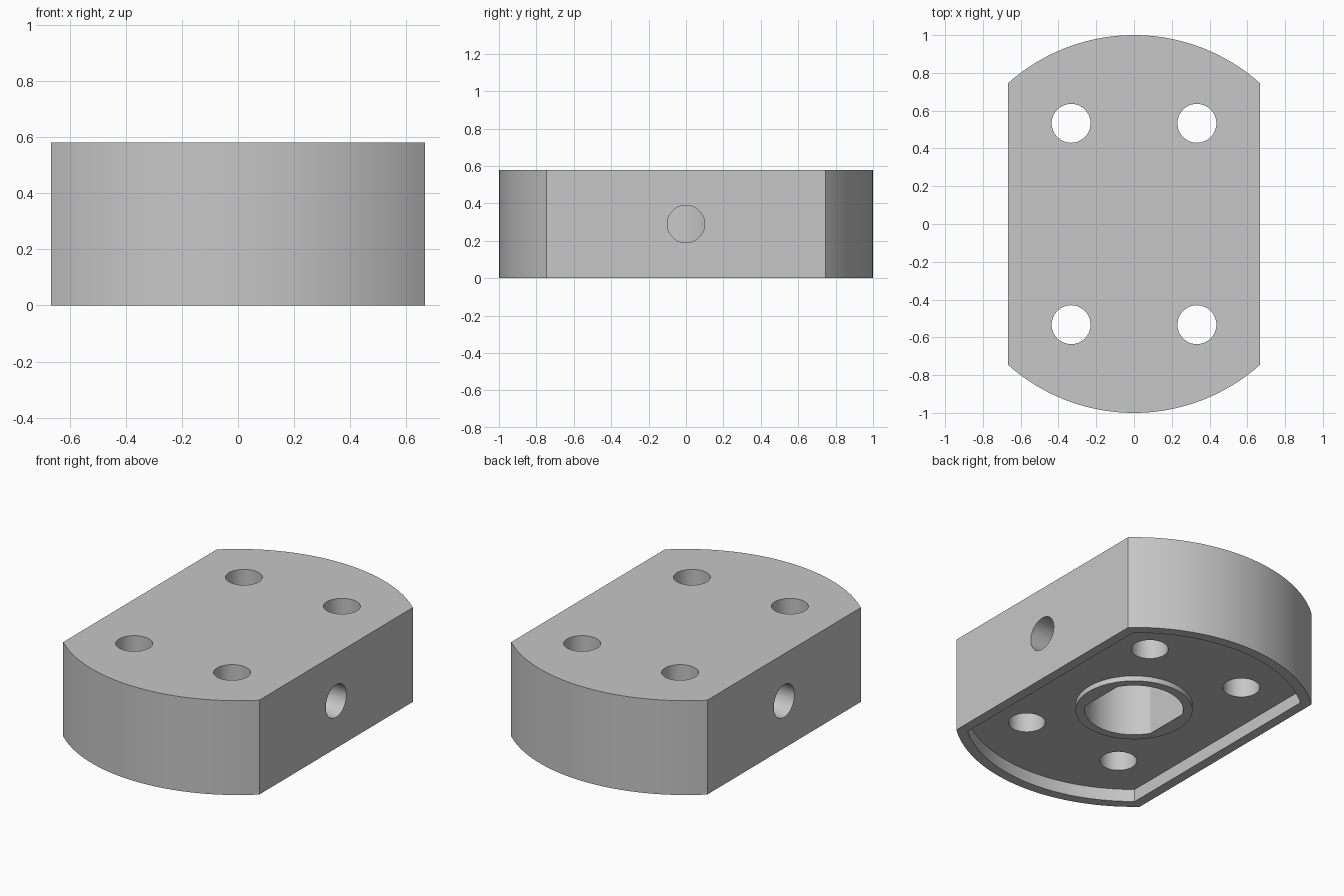
import bpy, bmesh, math
from mathutils import Matrix

cube = bpy.data.objects.get("Cube")
if cube:
    bpy.data.objects.remove(cube, do_unlink=True)

HEIGHT = 0.58
POCKET = 0.077      # depth of the underside recess
RIM = 0.06
BORE_TOP = 0.48
SLEEVE_R = 0.326

grey = bpy.data.materials.new("machined grey")
grey.use_nodes = True
grey.diffuse_color = (0.57, 0.57, 0.57, 1)
grey.node_tree.nodes["Principled BSDF"].inputs["Base Color"].default_value = (0.57, 0.57, 0.57, 1)


def two_flat_outline(radius, half_width, steps=40):
    """Circle cut by two flats parallel to the y axis."""
    a = math.acos(half_width / radius)
    front_back = []
    for start in (a, a + math.pi):
        for i in range(steps + 1):
            t = start + (math.pi - 2 * a) * i / steps
            front_back.append((radius * math.cos(t), radius * math.sin(t)))
    return front_back


def circle_outline(radius, steps=64):
    return [(radius * math.cos(2 * math.pi * i / steps),
             radius * math.sin(2 * math.pi * i / steps)) for i in range(steps)]


def prism(name, outline, z0, z1, matrix=Matrix()):
    """Extrude an outline from z0 to z1, then place it."""
    bm = bmesh.new()
    base = bm.faces.new([bm.verts.new((x, y, z0)) for x, y in outline])
    top = bmesh.ops.extrude_face_region(bm, geom=[base])["geom"]
    bmesh.ops.translate(bm, vec=(0, 0, z1 - z0),
                        verts=[g for g in top if isinstance(g, bmesh.types.BMVert)])
    bmesh.ops.recalc_face_normals(bm, faces=bm.faces)
    bm.transform(matrix)
    mesh = bpy.data.meshes.new(name)
    bm.to_mesh(mesh)
    bm.free()
    mesh.materials.append(grey)
    obj = bpy.data.objects.new(name, mesh)
    bpy.context.collection.objects.link(obj)
    return obj


def select_only(obj):
    bpy.ops.object.select_all(action="DESELECT")
    obj.select_set(True)
    bpy.context.view_layer.objects.active = obj


def cut(target, cutter):
    select_only(target)
    mod = target.modifiers.new("cut", "BOOLEAN")
    mod.operation = "DIFFERENCE"
    mod.solver = "EXACT"
    mod.object = cutter
    bpy.ops.object.modifier_apply(modifier=mod.name)
    bpy.data.objects.remove(cutter, do_unlink=True)


# Main block with the underside recess and the seat for the sleeve
block = prism("block", two_flat_outline(1, 0.667), 0, HEIGHT)
cut(block, prism("recess_cutter", two_flat_outline(1 - RIM, 0.667 - RIM), -0.1, POCKET))
cut(block, prism("seat_cutter", circle_outline(SLEEVE_R), -0.1, BORE_TOP))

# Four vertical bolt holes
for sx in (-1, 1):
    for sy in (-1, 1):
        place = Matrix.Translation((sx * 0.333, sy * 0.533, 0))
        cut(block, prism("bolt_cutter", circle_outline(0.103), -0.1, 0.7, place))

# Side holes running inward to the sleeve
for side in (-1, 1):
    place = Matrix.Translation((0, 0, HEIGHT / 2)) @ Matrix.Rotation(side * math.pi / 2, 4, "Y")
    cut(block, prism("side_cutter", circle_outline(0.1), 0.2, 0.8, place))

# Sleeve with a double flat bore, standing proud of the recess floor
sleeve = prism("sleeve", circle_outline(SLEEVE_R), 0.045, BORE_TOP)
cut(sleeve, prism("bore_cutter", two_flat_outline(0.274, 0.237), -0.1, 0.7))

for part in (block, sleeve):
    select_only(part)
    bpy.ops.object.shade_smooth_by_angle(angle=math.radians(25))
